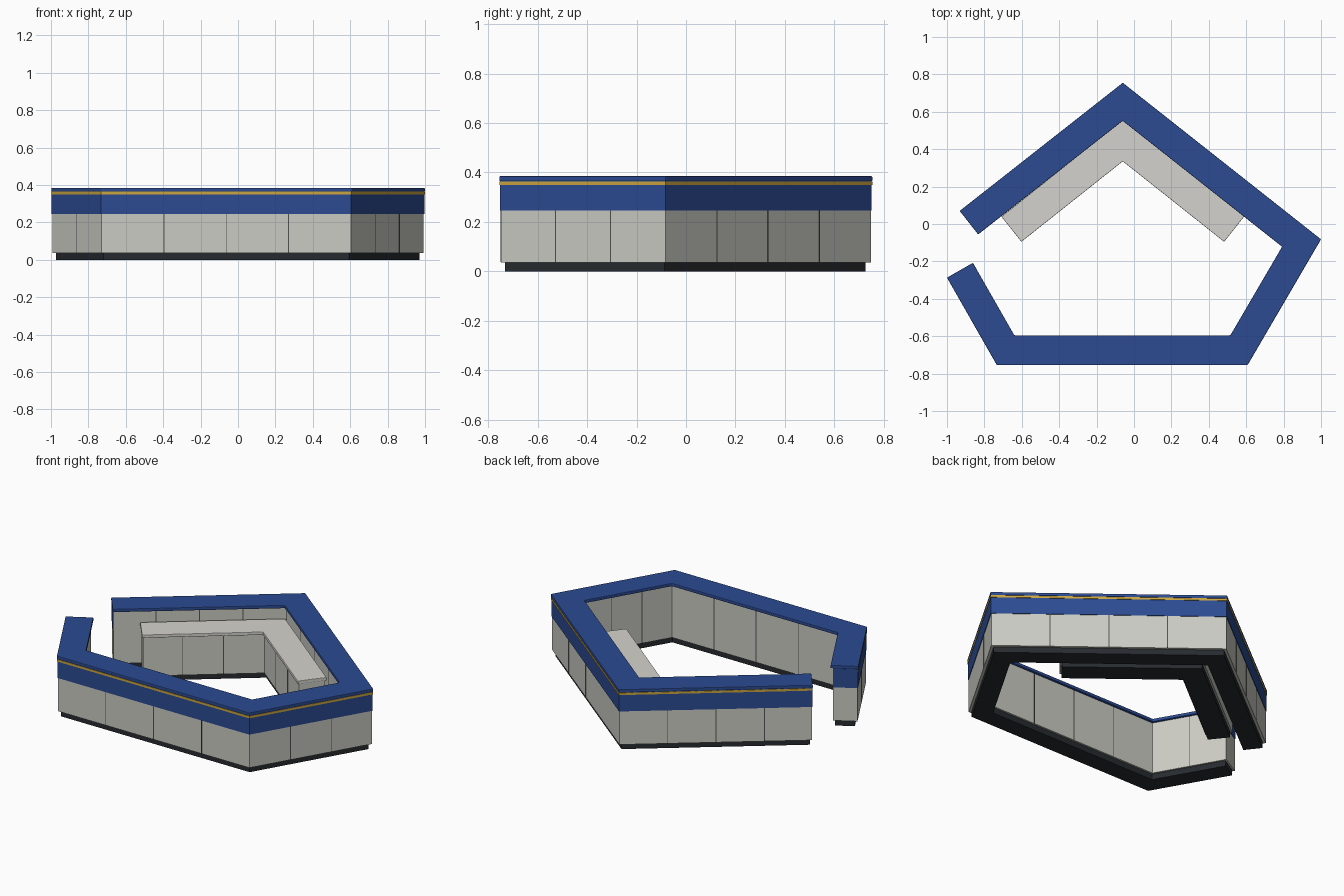
import bpy, bmesh
from mathutils import Vector

if "Cube" in bpy.data.objects:
    bpy.data.objects.remove(bpy.data.objects["Cube"])

# Plan outlines, walked clockwise so that positive offsets go inwards
OUTER = [(-0.932, 0.07), (-0.06, 0.755), (1.0, -0.082), (0.607, -0.755), (-0.733, -0.755), (-1.0, -0.287)]
SHELF = [(-0.602, -0.095), (-0.06, 0.335), (0.482, -0.095)]


def material(name, rgb):
    m = bpy.data.materials.new(name)
    m.diffuse_color = (*rgb, 1)
    m.use_nodes = True
    m.node_tree.nodes["Principled BSDF"].inputs["Base Color"].default_value = m.diffuse_color
    return m


BLUE = material("blue", (0.025, 0.07, 0.29))
GOLD = material("gold", (0.60, 0.38, 0.05))
PANEL = material("panel", (0.60, 0.60, 0.55))
STONE = material("stone", (0.66, 0.65, 0.61))
DARK = material("dark", (0.02, 0.024, 0.028))
SEAM = material("seam", (0.08, 0.08, 0.08))


def offset(path, d, trim=0.0):
    """Mitred parallel of an open path; trim shortens both ends."""
    pts = [Vector(p) for p in path]
    dirs = [(b - a).normalized() for a, b in zip(pts, pts[1:])]
    nrm = [Vector((t.y, -t.x)) for t in dirs]
    out = [pts[0] + nrm[0] * d + dirs[0] * trim]
    for i in range(1, len(pts) - 1):
        m = nrm[i - 1] + nrm[i]
        out.append(pts[i] + m * (2 * d / m.length_squared))
    out.append(pts[-1] + nrm[-1] * d - dirs[-1] * trim)
    return out


def finish(name, bm, mat):
    bmesh.ops.recalc_face_normals(bm, faces=bm.faces)
    me = bpy.data.meshes.new(name)
    bm.to_mesh(me)
    bm.free()
    ob = bpy.data.objects.new(name, me)
    me.materials.append(mat)
    bpy.context.collection.objects.link(ob)
    return ob


def ribbon(name, path, d0, d1, z0, z1, mat, trim=0.0, bevel=0.0):
    """Rectangular section swept along a path with mitred corners."""
    a, b = offset(path, d0, trim), offset(path, d1, trim)
    bm = bmesh.new()
    rings = [[bm.verts.new((p.x, p.y, z)) for p, z in ((u, z0), (v, z0), (v, z1), (u, z1))]
             for u, v in zip(a, b)]
    for r, s in zip(rings, rings[1:]):
        for k in range(4):
            n = (k + 1) % 4
            bm.faces.new((r[k], r[n], s[n], s[k]))
    bm.faces.new(rings[0])
    bm.faces.new(rings[-1])
    ob = finish(name, bm, mat)
    if bevel:
        mod = ob.modifiers.new("bevel", "BEVEL")
        mod.width = bevel
        mod.segments = 2
    return ob


def seams(name, path, d, counts, z0, z1):
    """Thin dark upright joints dividing each straight run into panels."""
    pts = offset(path, d)
    bm = bmesh.new()
    for a, b, n in zip(pts, pts[1:], counts):
        t = (b - a).normalized() * 0.0025
        w = Vector((t.y, -t.x)) * 0.5
        for i in range(1, n):
            c = a.lerp(b, i / n)
            base = [bm.verts.new((*p, z0)) for p in (c - t - w, c + t - w, c + t + w, c - t + w)]
            f = bm.faces.new(base)
            ext = bmesh.ops.extrude_face_region(bm, geom=[f], use_keep_orig=True)["geom"]
            bmesh.ops.translate(bm, vec=(0, 0, z1 - z0),
                                verts=[v for v in ext if isinstance(v, bmesh.types.BMVert)])
    finish(name, bm, SEAM)


# Main counter
RUNS = [4, 4, 3, 4, 2]
ribbon("counter_plinth", OUTER, 0.022, 0.135, 0.0, 0.037, DARK, 0.015)
ribbon("counter_body", OUTER, 0.006, 0.146, 0.036, 0.366, PANEL, 0.005)
ribbon("counter_fascia", OUTER, 0.003, 0.142, 0.246, 0.365, BLUE, 0.002)
ribbon("counter_trim", OUTER, 0.0005, 0.012, 0.350, 0.364, GOLD, 0.004)
ribbon("counter_top", OUTER, 0.0, 0.16, 0.365, 0.385, BLUE, 0.0, 0.004)
seams("outer_panel_joints", OUTER, 0.006, RUNS, 0.037, 0.246)
seams("inner_panel_joints", OUTER, 0.146, RUNS, 0.037, 0.364)

# Lower back shelf inside the counter
ribbon("shelf_plinth", SHELF, -0.155, -0.025, 0.0, 0.037, DARK, 0.015)
ribbon("shelf_body", SHELF, -0.165, -0.01, 0.036, 0.281, PANEL, 0.006)
ribbon("shelf_top", SHELF, -0.172, 0.0, 0.28, 0.30, STONE, 0.0, 0.003)
seams("shelf_panel_joints", SHELF, -0.01, [3, 3], 0.037, 0.279)
